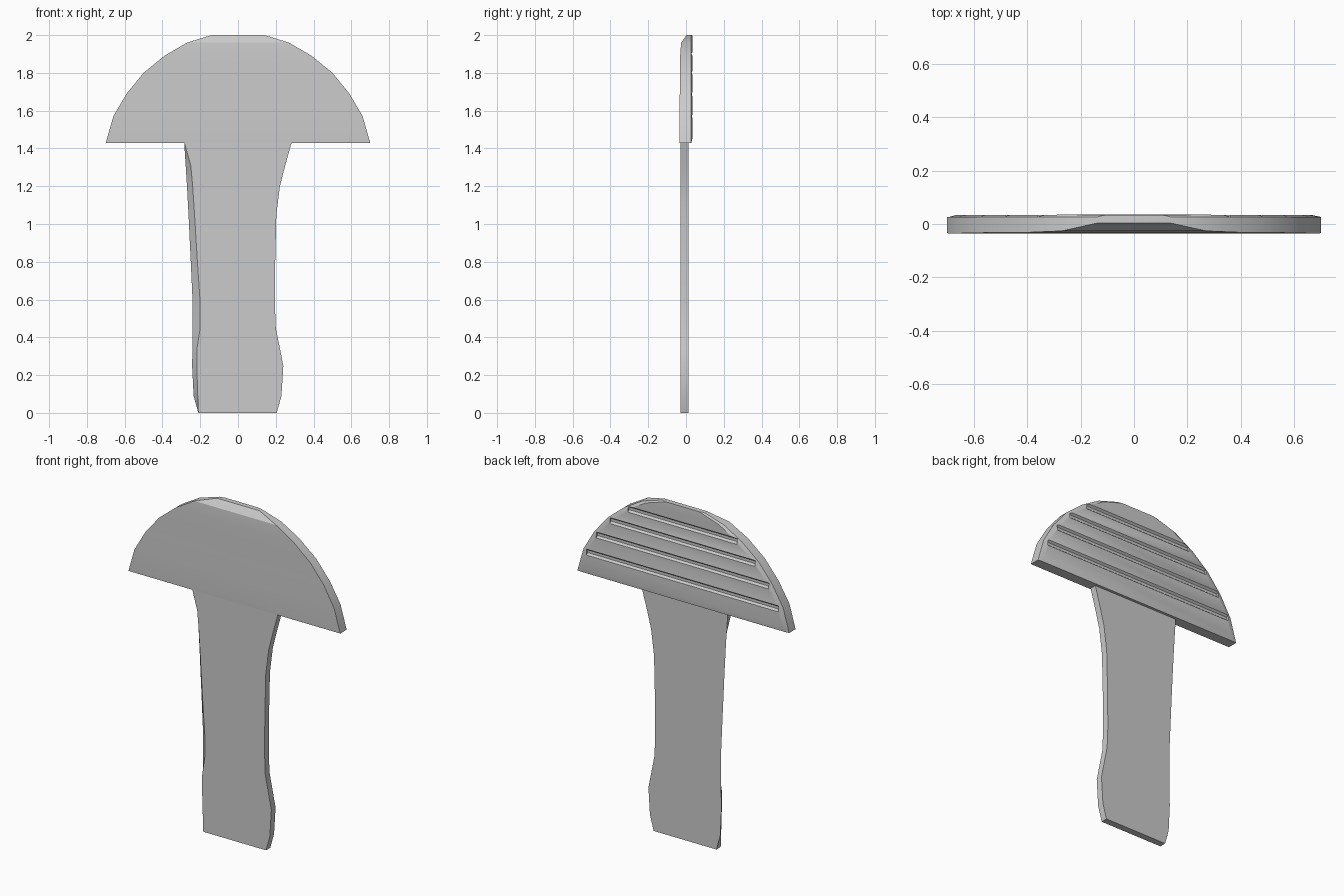
import bpy, bmesh, math

if "Cube" in bpy.data.objects:
    bpy.data.objects.remove(bpy.data.objects["Cube"])


def loft(name, sections):
    """Closed solid skinned through a stack of equal-sized point loops."""
    bm = bmesh.new()
    loops = [[bm.verts.new(p) for p in s] for s in sections]
    n = len(loops[0])
    for a, b in zip(loops, loops[1:]):
        for i in range(n):
            j = (i + 1) % n
            bm.faces.new((a[i], a[j], b[j], b[i]))
    bm.faces.new(loops[0][::-1])
    bm.faces.new(loops[-1])
    bmesh.ops.recalc_face_normals(bm, faces=bm.faces[:])
    me = bpy.data.meshes.new(name)
    bm.to_mesh(me)
    bm.free()
    ob = bpy.data.objects.new(name, me)
    bpy.context.collection.objects.link(ob)
    return ob


def smooth(ob):
    bpy.ops.object.select_all(action='DESELECT')
    ob.select_set(True)
    bpy.context.view_layer.objects.active = ob
    bpy.ops.object.shade_smooth_by_angle(angle=math.radians(25))


# Cap: rows of half width, height, front y, back-centre y
CAP = [(0.70, 1.43, -0.034, 0.028), (0.693, 1.455, -0.035, 0.034),
       (0.66, 1.57, -0.035, 0.034), (0.59, 1.69, -0.033, 0.034),
       (0.50, 1.80, -0.032, 0.034), (0.39, 1.89, -0.031, 0.034),
       (0.27, 1.96, -0.026, 0.035), (0.14, 2.0, 0.003, 0.033)]
cap = loft("mushroom_cap", [
    [(-w, yf, z), (w, yf, z), (w, 0.026, z),
     (w - 0.03, yb, z), (-w + 0.03, yb, z), (-w, 0.026, z)]
    for w, z, yf, yb in CAP])

# Horizontal grooves across the back of the cap
for i, (z, w) in enumerate([(1.56, 0.635), (1.68, 0.57), (1.79, 0.48), (1.89, 0.36)]):
    prof = [(0.05, -0.022), (0.05, 0.022), (0.034, 0.018), (0.022, 0.008),
            (0.022, -0.008), (0.034, -0.018)]
    cutter = loft(f"groove_cutter_{i}", [
        [(x, y, z + dz) for y, dz in prof] for x in (-w, w)])
    cutter.hide_render = True
    cutter.hide_set(True)
    cut = cap.modifiers.new(f"groove_{i}", 'BOOLEAN')
    cut.operation = 'DIFFERENCE'
    cut.solver = 'EXACT'
    cut.object = cutter

# Stem: rows of height, right edge, front left edge, back left edge
STEM = [(0.0, 0.205, -0.21, -0.21), (0.09, 0.23, -0.213, -0.235),
        (0.25, 0.24, -0.218, -0.243), (0.34, 0.222, -0.217, -0.241),
        (0.45, 0.20, -0.20, -0.24), (0.58, 0.195, -0.2, -0.24),
        (0.80, 0.197, -0.215, -0.25), (1.05, 0.203, -0.23, -0.262),
        (1.20, 0.222, -0.24, -0.27), (1.31, 0.25, -0.25, -0.277),
        (1.435, 0.285, -0.285, -0.285)]
stem = loft("mushroom_stem", [
    [(lf, -0.028, z), (r, -0.028, z), (r, 0.012, z), (lb, 0.012, z)]
    for z, r, lf, lb in STEM])

for ob in (cap, stem):
    smooth(ob)
